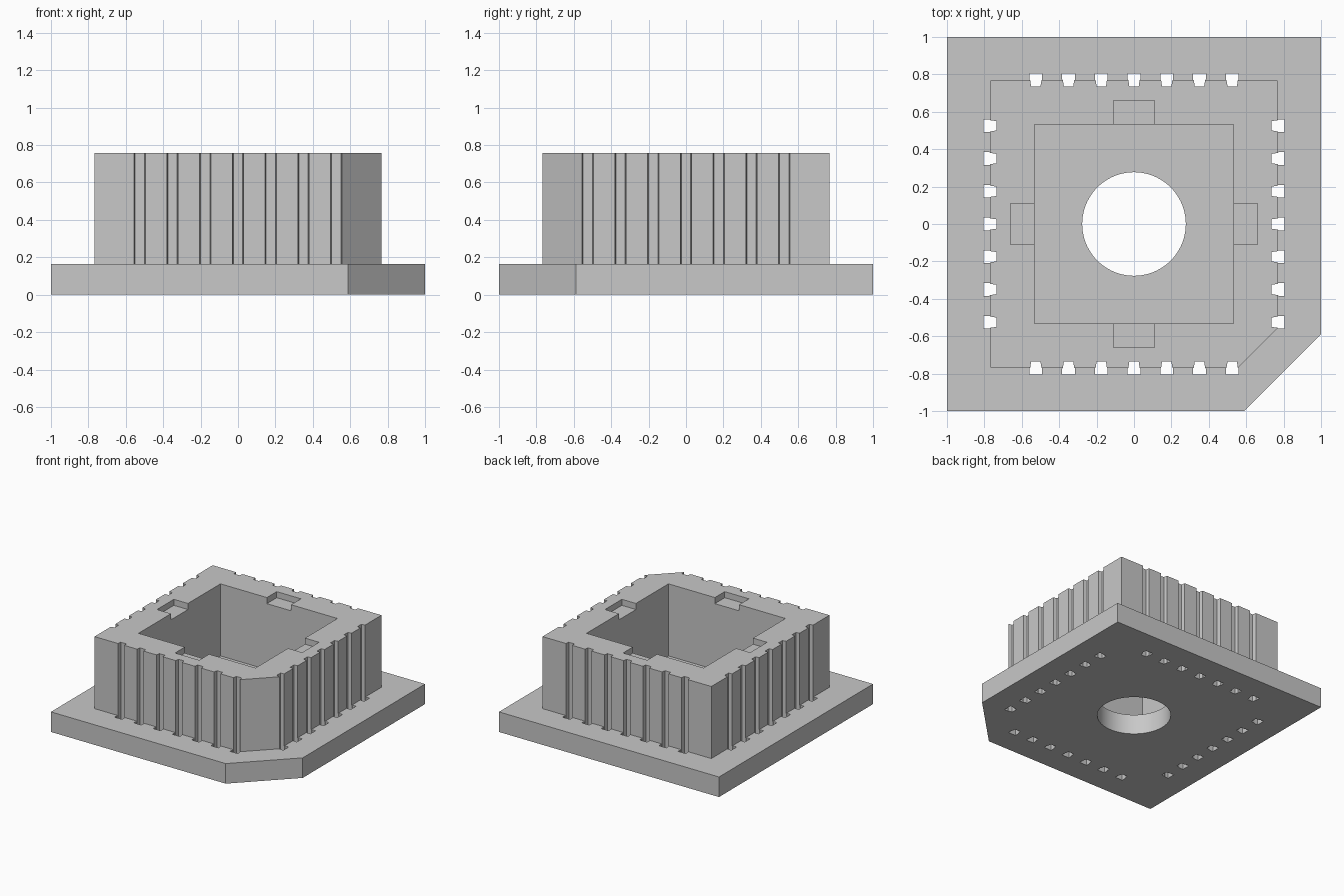
import bpy, bmesh
from math import pi, sin, cos
from mathutils import Matrix

cube = bpy.data.objects.get("Cube")
if cube:
    bpy.data.objects.remove(cube, do_unlink=True)

GREY = (0.58, 0.58, 0.58, 1)
mat = bpy.data.materials.new("light grey")
mat.use_nodes = True
mat.diffuse_color = GREY
mat.node_tree.nodes["Principled BSDF"].inputs["Base Color"].default_value = GREY

PLATE_TOP, RIM = 0.165, 0.757


def prisms(name, outlines, z0, z1):
    """One object made of an upright prism for each outline."""
    bm = bmesh.new()
    for pts in outlines:
        face = bm.faces.new([bm.verts.new((x, y, z0)) for x, y in pts])
        new = bmesh.ops.extrude_face_region(bm, geom=[face])["geom"]
        verts = [v for v in new if isinstance(v, bmesh.types.BMVert)]
        bmesh.ops.translate(bm, verts=verts, vec=(0, 0, z1 - z0))
    bmesh.ops.recalc_face_normals(bm, faces=bm.faces)
    mesh = bpy.data.meshes.new(name)
    bm.to_mesh(mesh)
    bm.free()
    mesh.materials.append(mat)
    obj = bpy.data.objects.new(name, mesh)
    bpy.context.collection.objects.link(obj)
    return obj


def select(obj):
    bpy.ops.object.select_all(action="DESELECT")
    obj.select_set(True)
    bpy.context.view_layer.objects.active = obj


def cut(obj, cutter):
    mod = obj.modifiers.new("cut", "BOOLEAN")
    mod.operation = "DIFFERENCE"
    mod.solver = "EXACT"
    mod.object = cutter
    select(obj)
    bpy.ops.object.modifier_apply(modifier=mod.name)


def clipped_square(r, c):
    """Square of half size r with its front left corner cut off at c."""
    return [(-r, -r), (c, -r), (r, -c), (r, r), (-r, r)]


def square(r):
    return [(-r, -r), (r, -r), (r, r), (-r, r)]


def on_sides(outline):
    """The outline, drawn for the back, repeated on all four sides."""
    turns = [Matrix.Rotation(k * pi / 2, 2) for k in range(4)]
    return [[(x * t[0][0] + y * t[0][1], x * t[1][0] + y * t[1][1])
             for x, y in outline] for t in turns]


# Solid parts
plate = prisms("base_plate", [clipped_square(1, 0.588)], 0, PLATE_TOP)
wall = prisms("socket_wall", [clipped_square(0.767, 0.557)], PLATE_TOP, RIM)

# Contact slots, stepped and tapered, seven on each side
half = [(0.034, 0.804), (0.034, 0.772), (0.03, 0.768), (0.025, 0.736)]
profile = half + [(-x, y) for x, y in reversed(half)]
slots = []
for i in range(-3, 4):
    slots += on_sides([(x + i * 0.175, y) for x, y in profile])
slot_cutter = prisms("slot_cutter", slots, -0.1, 1)

# Centre hole, square well and shallow finger notches
circle = [(0.277 * cos(a * pi / 36), 0.277 * sin(a * pi / 36)) for a in range(72)]
hole_cutter = prisms("hole_cutter", [circle], -0.1, 0.3)
well_cutter = prisms("well_cutter", [square(0.532)], 0.1, 1)
notch = [(-0.11, 0.5), (0.11, 0.5), (0.11, 0.66), (-0.11, 0.66)]
notch_cutter = prisms("notch_cutter", on_sides(notch), RIM - 0.05, 1)

cut(plate, hole_cutter)
cut(plate, slot_cutter)
cut(wall, well_cutter)
cut(wall, notch_cutter)
cut(wall, slot_cutter)

for cutter in (slot_cutter, hole_cutter, well_cutter, notch_cutter):
    bpy.data.objects.remove(cutter, do_unlink=True)

# Round hole smooth, all corners sharp
for part in (plate, wall):
    select(part)
    bpy.ops.object.shade_smooth_by_angle(angle=pi / 9)
